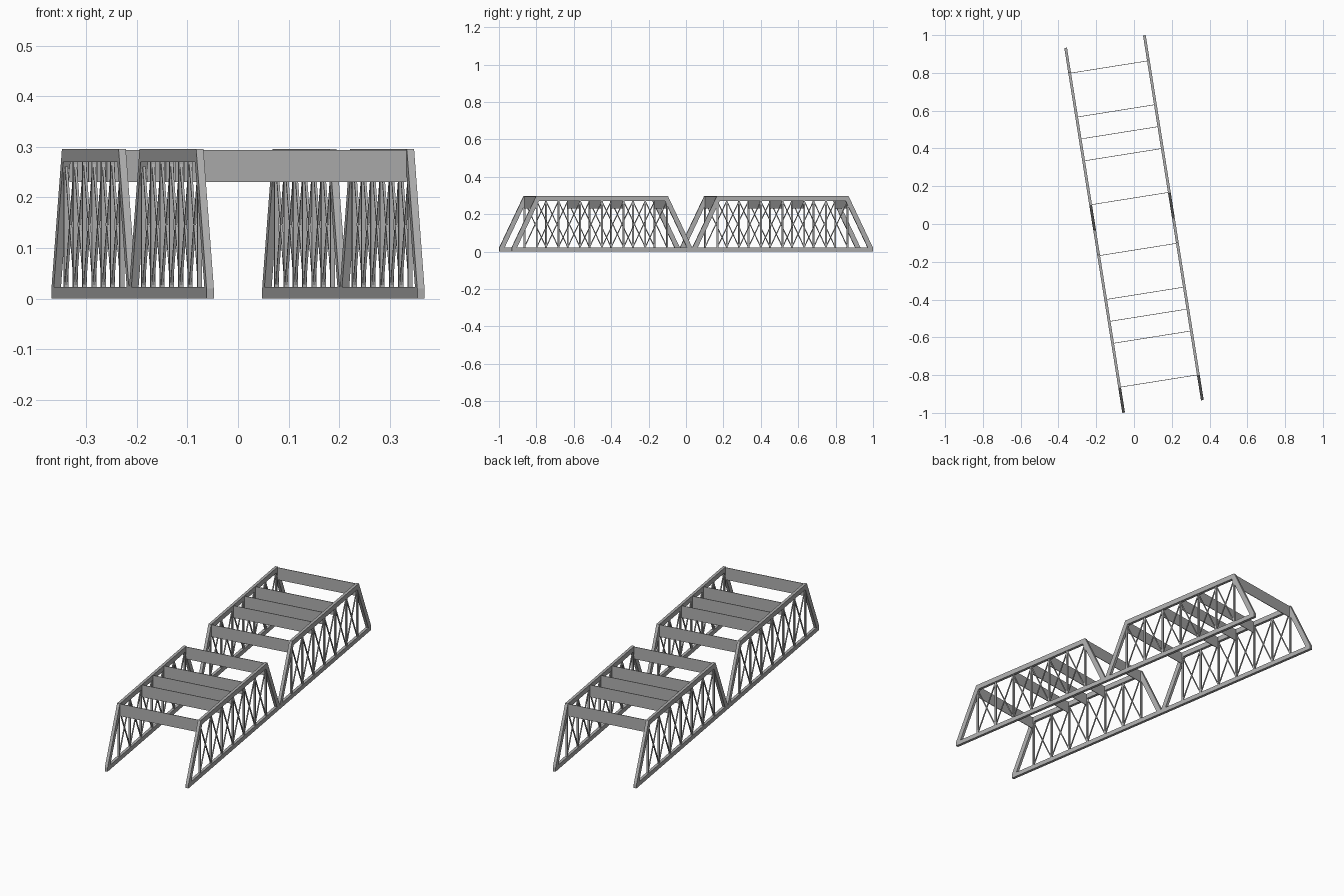
import bpy, bmesh, math

if "Cube" in bpy.data.objects:
    bpy.data.objects.remove(bpy.data.objects["Cube"])

ANGLE = math.radians(9.03)   # bridge axis turned about z
TRUSS_X = 0.211              # truss centre lines
DEPTH = 0.0145               # chord width
SPAN = 0.978                 # length of one span
HALF = SPAN / 2
TOP_HALF = 0.357
Z_LOW, Z_TOP_IN, Z_TOP = 0.023, 0.270, 0.296
PANEL = 0.1175

steel = bpy.data.materials.new("steel_grey")
steel.diffuse_color = (0.42, 0.42, 0.42, 1)
steel.use_nodes = True
steel.node_tree.nodes["Principled BSDF"].inputs["Base Color"].default_value = steel.diffuse_color


def prism(bm, pts, x, depth):
    """Extrude a side profile of (y, z) points across x."""
    a = [bm.verts.new((x - depth / 2, y, z)) for y, z in pts]
    b = [bm.verts.new((x + depth / 2, y, z)) for y, z in pts]
    bm.faces.new(a)
    bm.faces.new(b[::-1])
    n = len(pts)
    for i in range(n):
        j = (i + 1) % n
        bm.faces.new((a[j], a[i], b[i], b[j]))


def bar(bm, p, q, width, x, depth):
    """Straight bar between two (y, z) points."""
    dy, dz = q[0] - p[0], q[1] - p[1]
    k = width / 2 / math.hypot(dy, dz)
    oy, oz = -dz * k, dy * k
    prism(bm, [(p[0] + oy, p[1] + oz), (q[0] + oy, q[1] + oz),
               (q[0] - oy, q[1] - oz), (p[0] - oy, p[1] - oz)], x, depth)


def finish(bm, name):
    bmesh.ops.recalc_face_normals(bm, faces=bm.faces)
    mesh = bpy.data.meshes.new(name)
    bm.to_mesh(mesh)
    bm.free()
    mesh.materials.append(steel)
    ob = bpy.data.objects.new(name, mesh)
    ob.rotation_euler.z = ANGLE
    bpy.context.collection.objects.link(ob)


def slope(z):
    """Outer edge of the sloping end post at height z."""
    return HALF - (HALF - TOP_HALF) * (z - 0.02) / (Z_TOP - 0.02)


for side, x in (("left", -TRUSS_X), ("right", TRUSS_X)):
    # continuous bottom chord
    bm = bmesh.new()
    prism(bm, [(-SPAN, 0), (SPAN, 0), (SPAN, 0.02), (SPAN - 0.002, Z_LOW),
               (-SPAN + 0.002, Z_LOW), (-SPAN, 0.02)], x, DEPTH)
    finish(bm, f"{side}_bottom_chord")

    top, ends, posts, braces = (bmesh.new() for _ in range(4))
    for c in (-HALF, HALF):
        # top chord with mitred ends
        e = slope(Z_TOP_IN)
        prism(top, [(c - e, Z_TOP_IN), (c + e, Z_TOP_IN),
                    (c + TOP_HALF, Z_TOP), (c - TOP_HALF, Z_TOP)], x, DEPTH)
        # sloping end posts
        for s in (-1, 1):
            lo, hi = slope(Z_LOW), slope(Z_TOP_IN)
            prism(ends, [(c + s * lo, Z_LOW), (c + s * (lo - 0.028), Z_LOW),
                         (c + s * (hi - 0.028), Z_TOP_IN), (c + s * hi, Z_TOP_IN)], x, DEPTH)
        # uprights
        for i in range(-3, 4):
            y = c + i * PANEL
            bar(posts, (y, Z_LOW), (y, Z_TOP_IN), 0.009, x, 0.009)
        # crossed braces
        for i in range(-3, 3):
            y0, y1 = c + i * PANEL, c + (i + 1) * PANEL
            bar(braces, (y0, Z_LOW), (y1, Z_TOP_IN), 0.005, x, 0.005)
            bar(braces, (y1, Z_LOW), (y0, Z_TOP_IN), 0.005, x, 0.005)
    finish(top, f"{side}_top_chords")
    finish(ends, f"{side}_end_posts")
    finish(posts, f"{side}_uprights")
    finish(braces, f"{side}_cross_braces")

# thin plates tying the two trusses together at the top
bm = bmesh.new()
for c in (-HALF, HALF):
    for i in (-3, -1, 0, 1, 3):
        bar(bm, (c + i * PANEL, 0.231), (c + i * PANEL, 0.294), 0.003,
            0, 2 * TRUSS_X - DEPTH)
finish(bm, "cross_plates")
